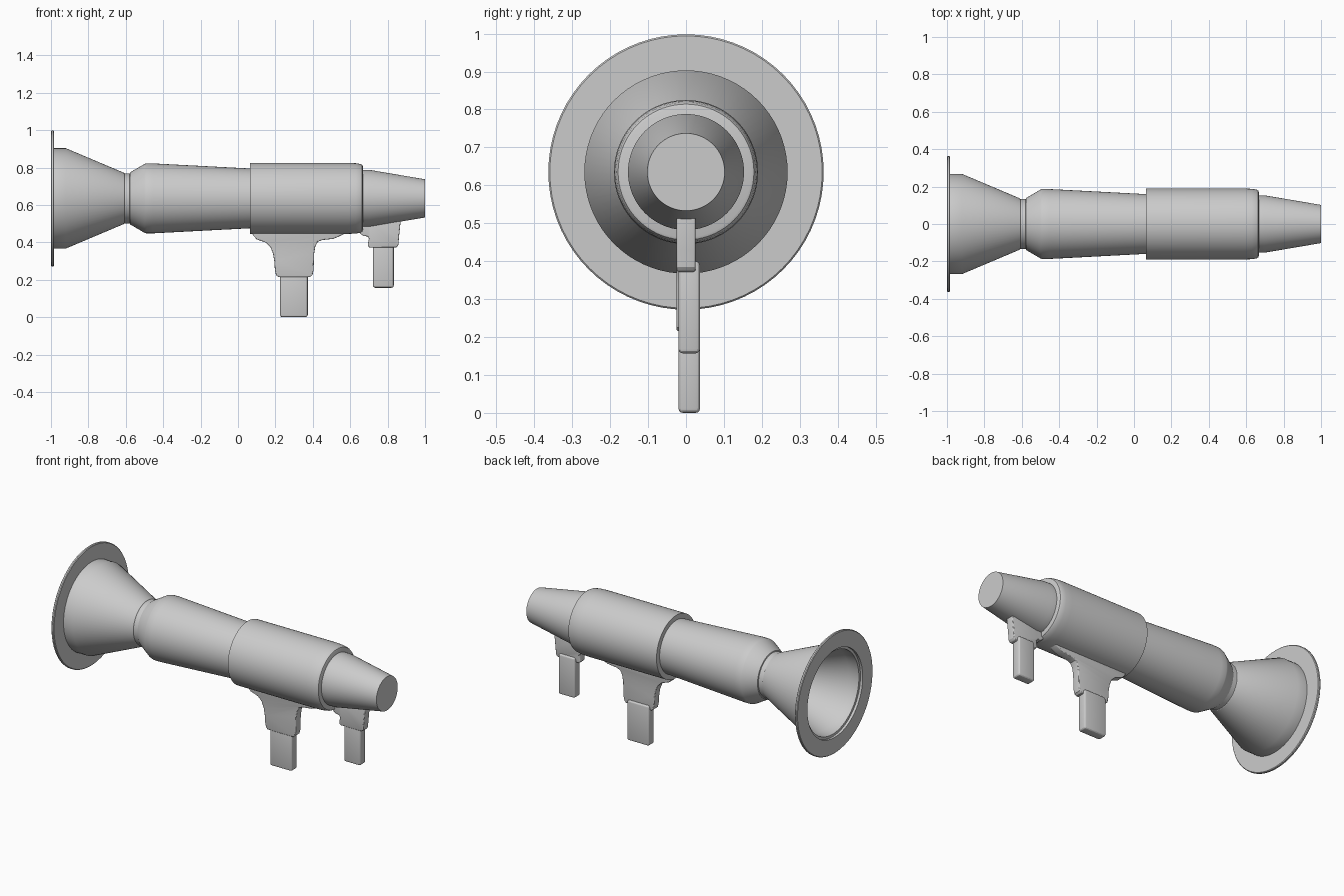
import bpy, bmesh, math

if "Cube" in bpy.data.objects:
    bpy.data.objects.remove(bpy.data.objects["Cube"])

AXIS_Z = 0.635
SEGMENTS = 72


def finish(bm, name, bevel=0.0):
    bmesh.ops.recalc_face_normals(bm, faces=bm.faces)
    mesh = bpy.data.meshes.new(name)
    bm.to_mesh(mesh)
    bm.free()
    obj = bpy.data.objects.new(name, mesh)
    bpy.context.collection.objects.link(obj)
    bpy.ops.object.select_all(action='DESELECT')
    obj.select_set(True)
    bpy.context.view_layer.objects.active = obj
    if bevel:
        mod = obj.modifiers.new("rounded_edges", 'BEVEL')
        mod.width = bevel
        mod.segments = 3
        mod.limit_method = 'ANGLE'
        mod.angle_limit = math.radians(50)
        bpy.ops.object.modifier_apply(modifier=mod.name)
    bpy.ops.object.shade_smooth_by_angle(angle=math.radians(25))
    return obj


def lathe(name, profile, closed=False):
    """Spin (x, radius) points about the barrel axis."""
    bm = bmesh.new()
    rings = []
    for x, r in profile:
        ring = []
        for i in range(SEGMENTS):
            a = 2 * math.pi * i / SEGMENTS
            ring.append(bm.verts.new((x, r * math.cos(a), AXIS_Z + r * math.sin(a))))
        rings.append(ring)
    pairs = list(zip(rings, rings[1:]))
    if closed:
        pairs.append((rings[-1], rings[0]))
    else:
        bm.faces.new(rings[0])
        bm.faces.new(rings[-1])
    for a, b in pairs:
        for i in range(SEGMENTS):
            j = (i + 1) % SEGMENTS
            bm.faces.new((a[i], a[j], b[j], b[i]))
    return finish(bm, name)


def plate(name, outline, y0, y1, bevel):
    """Extrude an (x, z) outline between two y positions."""
    bm = bmesh.new()
    face = bm.faces.new([bm.verts.new((x, y0, z)) for x, z in outline])
    geom = bmesh.ops.extrude_face_region(bm, geom=[face])["geom"]
    moved = [g for g in geom if isinstance(g, bmesh.types.BMVert)]
    bmesh.ops.translate(bm, verts=moved, vec=(0, y1 - y0, 0))
    return finish(bm, name, bevel)


def grip(name, x0, x1, z0, z1):
    return plate(name, [(x0, z0), (x1, z0), (x1, z1), (x0, z1)], -0.02, 0.037, 0.012)


# Rear flange ring
lathe("rear_flange", [(-1.0, 0.265), (-1.0, 0.359), (-0.996, 0.363),
                      (-0.987, 0.363), (-0.983, 0.359), (-0.983, 0.265)], closed=True)

# Hollow bell, with the inner funnel ending at the neck
lathe("exhaust_bell", [(-0.62, 0.115), (-0.92, 0.245), (-0.975, 0.25), (-0.985, 0.25),
                       (-0.985, 0.268), (-0.92, 0.268), (-0.61, 0.137), (-0.605, 0.13)])

# Neck collar
lathe("neck_collar", [(-0.612, 0.12), (-0.608, 0.134), (-0.58, 0.134), (-0.575, 0.12)])

# Tapered rear tube
lathe("rear_tube", [(-0.58, 0.13), (-0.577, 0.139), (-0.50, 0.184), (-0.49, 0.187),
                    (-0.455, 0.187), (0.08, 0.159)])

# Thick sleeve with a rounded front edge
lathe("main_sleeve", [(0.065, 0.19), (0.59, 0.19), (0.63, 0.188), (0.655, 0.184),
                      (0.664, 0.179), (0.667, 0.172)])

# Tapered nose
lathe("muzzle", [(0.65, 0.153), (0.70, 0.153), (1.0, 0.102)])

# Main grip and its curved mount
plate("main_grip_mount", [
    (0.07, 0.47), (0.08, 0.438), (0.10, 0.416), (0.125, 0.407), (0.15, 0.398),
    (0.173, 0.375), (0.187, 0.34), (0.194, 0.30), (0.197, 0.255), (0.203, 0.225),
    (0.215, 0.215), (0.385, 0.215), (0.398, 0.225), (0.404, 0.25), (0.407, 0.34),
    (0.414, 0.38), (0.427, 0.403), (0.45, 0.412), (0.51, 0.419), (0.537, 0.43),
    (0.56, 0.441), (0.60, 0.47)], -0.025, 0.025, 0.006)
grip("main_grip", 0.225, 0.373, 0.003, 0.245)
bpy.context.object.location.z = -0.003

# Front grip and its mount
plate("front_grip_mount", [
    (0.64, 0.47), (0.655, 0.445), (0.67, 0.435), (0.692, 0.431), (0.70, 0.42),
    (0.693, 0.383), (0.703, 0.372), (0.848, 0.372), (0.857, 0.385), (0.861, 0.43),
    (0.871, 0.525), (0.70, 0.525)], -0.025, 0.025, 0.006)
grip("front_grip", 0.722, 0.833, 0.157, 0.40)
